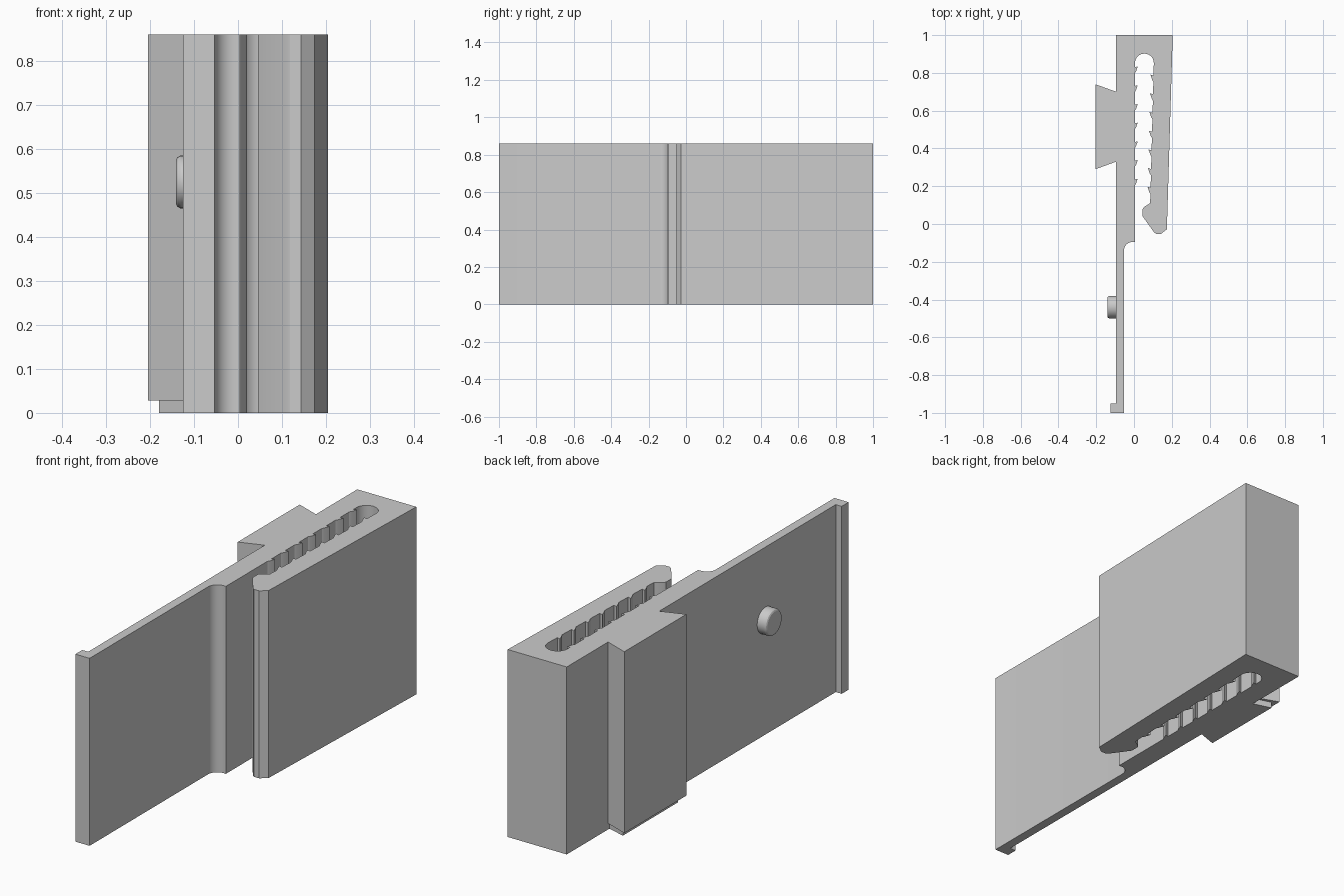
import bpy, bmesh
from math import sin, cos, radians, pi

if "Cube" in bpy.data.objects:
    bpy.data.objects.remove(bpy.data.objects["Cube"])

HEIGHT = 0.86
grey = bpy.data.materials.new("plain_grey")
grey.use_nodes = True
colour = (0.6, 0.6, 0.6, 1)
grey.diffuse_color = colour
grey.node_tree.nodes["Principled BSDF"].inputs["Base Color"].default_value = colour


def arc(cx, cy, r, start, end, steps):
    angles = [radians(start + (end - start) * i / steps) for i in range(steps + 1)]
    return [(cx + r * cos(a), cy + r * sin(a)) for a in angles]


def finish(name, bm):
    bmesh.ops.recalc_face_normals(bm, faces=bm.faces)
    mesh = bpy.data.meshes.new(name)
    bm.to_mesh(mesh)
    bm.free()
    mesh.materials.append(grey)
    obj = bpy.data.objects.new(name, mesh)
    bpy.context.collection.objects.link(obj)
    bpy.ops.object.select_all(action='DESELECT')
    obj.select_set(True)
    bpy.context.view_layer.objects.active = obj
    bpy.ops.object.shade_smooth_by_angle(angle=radians(25))
    return obj


def extrude_profile(name, points, z0, z1):
    bm = bmesh.new()
    face = bm.faces.new([bm.verts.new((x, y, z0)) for x, y in points])
    grown = bmesh.ops.extrude_face_region(bm, geom=[face])
    for item in grown["geom"]:
        if isinstance(item, bmesh.types.BMVert):
            item.co.z = z1
    return finish(name, bm)


# Clip body: thin plate, fillet, toothed slot and hooked arm in one outline
outline = [(-0.125, -1), (-0.053, -1)]
outline += arc(-0.008, -0.14, 0.045, 180, 90, 8)
outline += [(0.005, -0.095)]
for i in range(7):                      # teeth on the plate side
    y = 0.24 + i * 0.099
    outline += [(0.005, y - 0.035), (0.011, y - 0.026), (0.02, y), (0.005, y - 0.004)]
outline += arc(0.055, 0.852, 0.05, 180, 0, 14)


def arm_wall(y):
    return 0.085 + (y - 0.1) * 0.026


for i in reversed(range(7)):            # teeth on the arm side
    y = 0.19 + i * 0.099
    x = arm_wall(y)
    outline += [(x, y + 0.002), (x - 0.016, y + 0.007), (x - 0.006, y - 0.022), (x, y - 0.032)]
outline += [(0.085, 0.11), (0.053, 0.09), (0.046, 0.08), (0.046, 0.04),
            (0.106, -0.044), (0.118, -0.052), (0.143, -0.052), (0.174, -0.028),
            (0.205, 1), (-0.095, 1), (-0.095, -0.95), (-0.125, -0.95)]
extrude_profile("clip_body", outline, 0, HEIGHT)

# Dovetail rail with its recessed bottom step
extrude_profile("dovetail_rail",
                [(-0.094, 0.33), (-0.094, 0.7), (-0.205, 0.74), (-0.205, 0.29)], 0.028, HEIGHT)
extrude_profile("dovetail_step",
                [(-0.094, 0.345), (-0.094, 0.69), (-0.18, 0.715), (-0.18, 0.315)], 0, 0.03)

# Round button on the outer side of the plate
bm = bmesh.new()
rings = []
for x, r in [(-0.094, 0.06), (-0.131, 0.06), (-0.138, 0.056), (-0.141, 0.05)]:
    rings.append([bm.verts.new((x, -0.44 + r * cos(a), 0.525 + r * sin(a)))
                  for a in (2 * pi * i / 32 for i in range(32))])
for low, high in zip(rings, rings[1:]):
    for i in range(32):
        j = (i + 1) % 32
        bm.faces.new((low[i], low[j], high[j], high[i]))
bm.faces.new(rings[0])
bm.faces.new(rings[-1])
finish("button", bm)
